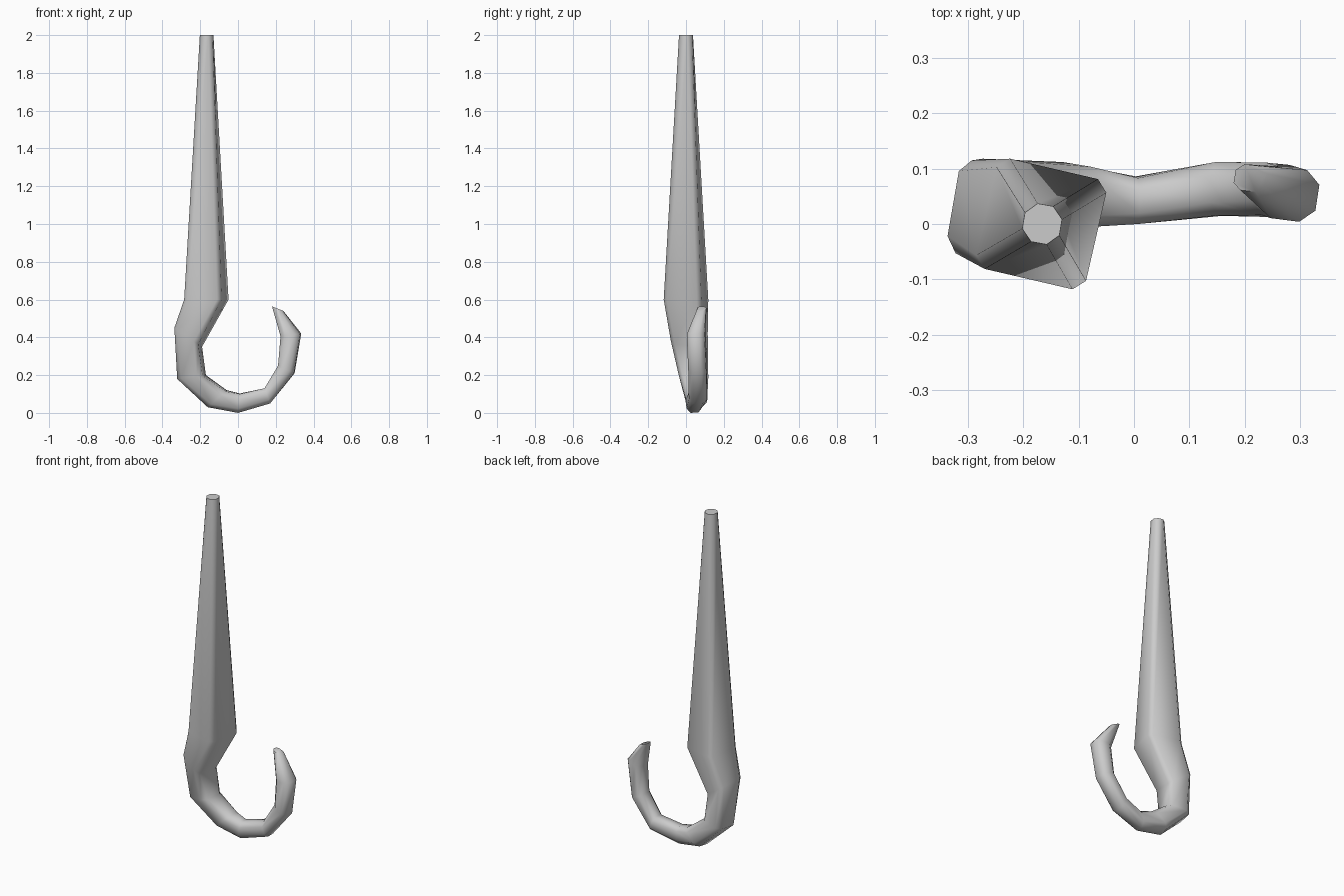
import bpy, bmesh, math
from mathutils import Vector

if "Cube" in bpy.data.objects:
    bpy.data.objects.remove(bpy.data.objects["Cube"])

# Stations: outer x,z | inner x,z | y min,max | corner sharpness | roll in degrees
STATIONS = [
    (-0.202, 2.00, -0.130, 2.00, -0.037, 0.037, 0.42, 10),
    (-0.285, 0.60, -0.050, 0.60, -0.118, 0.118, 0.80, 13),
    (-0.337, 0.45, -0.190, 0.35, -0.080, 0.115, 0.70, 13),
    (-0.322, 0.18, -0.170, 0.20, -0.037, 0.118, 0.62, 12),
    (-0.160, 0.03, -0.060, 0.12, -0.006, 0.112, 0.55, 8),
    (0.000, 0.00, 0.010, 0.103, 0.000, 0.086, 0.50, 4),
    (0.170, 0.05, 0.140, 0.130, 0.015, 0.112, 0.50, 0),
    (0.300, 0.21, 0.212, 0.250, 0.012, 0.111, 0.50, -5),
    (0.335, 0.42, 0.225, 0.405, 0.004, 0.104, 0.50, -8),
    (0.240, 0.54, 0.180, 0.564, 0.058, 0.108, 0.50, -8),
]


def section(ox, oz, ix, iz, y0, y1, c, roll):
    """Chamfered square, rolled, then fitted to the given extents."""
    base = [(1, -c), (1, c), (c, 1), (-c, 1), (-1, c), (-1, -c), (-c, -1), (c, -1)]
    a = math.radians(roll)
    pts = [(u * math.cos(a) - v * math.sin(a), u * math.sin(a) + v * math.cos(a))
           for u, v in base]
    m = max(u for u, v in pts)
    mid = Vector(((ox + ix) / 2, (y0 + y1) / 2, (oz + iz) / 2))
    across = Vector(((ox - ix) / 2, 0, (oz - iz) / 2))
    depth = Vector((0, (y1 - y0) / 2, 0))
    return [mid + across * (u / m) + depth * (v / m) for u, v in pts]


# Tapered shank and curled hook as one lofted body
bm = bmesh.new()
rings = [[bm.verts.new(p) for p in section(*s)] for s in STATIONS]
for a, b in zip(rings, rings[1:]):
    for i in range(8):
        j = (i + 1) % 8
        bm.faces.new((a[i], a[j], b[j], b[i]))
bm.faces.new(rings[0])
bm.faces.new(rings[-1])
bmesh.ops.recalc_face_normals(bm, faces=bm.faces)
mesh = bpy.data.meshes.new("hook")
bm.to_mesh(mesh)
bm.free()
hook = bpy.data.objects.new("hook", mesh)
bpy.context.collection.objects.link(hook)

# Soft chamfers, crisp end caps
bpy.context.view_layer.objects.active = hook
hook.select_set(True)
bpy.ops.object.shade_smooth_by_angle(angle=math.radians(50))
